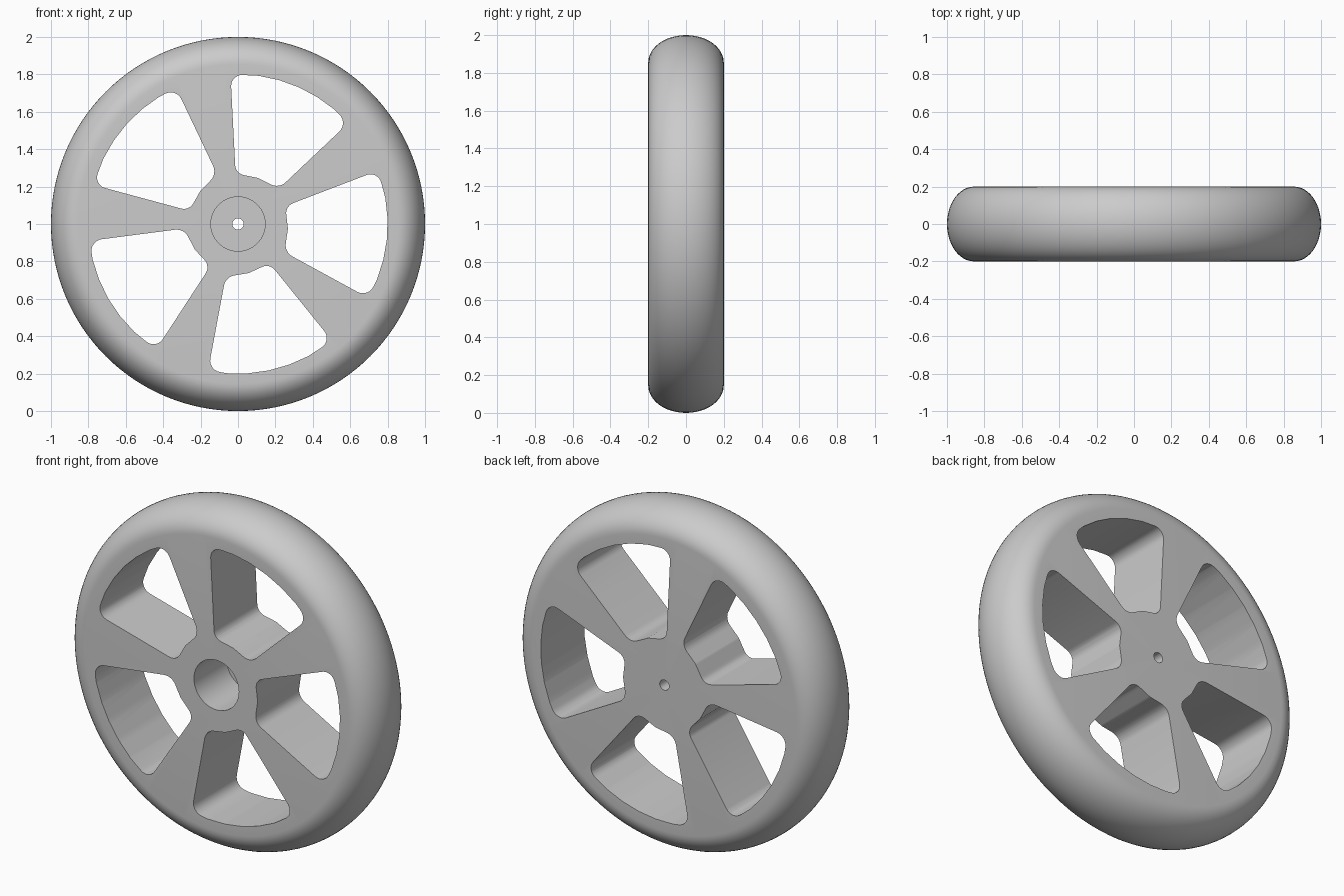
import bpy
import bmesh
from math import sin, cos, pi, radians
from mathutils import Vector, Matrix

cube = bpy.data.objects.get("Cube")
if cube:
    bpy.data.objects.remove(cube, do_unlink=True)

SEGMENTS = 128
CENTRE = Vector((0, 0, 1))

grey = bpy.data.materials.new("light grey")
grey.use_nodes = True
colour = (0.6, 0.6, 0.6, 1)
grey.diffuse_color = colour
grey.node_tree.nodes["Principled BSDF"].inputs["Base Color"].default_value = colour


def make_object(name, bm):
    bmesh.ops.recalc_face_normals(bm, faces=bm.faces)
    mesh = bpy.data.meshes.new(name)
    bm.to_mesh(mesh)
    bm.free()
    mesh.materials.append(grey)
    obj = bpy.data.objects.new(name, mesh)
    bpy.context.collection.objects.link(obj)
    return obj


def rounded(corner, before, after, trim, steps=6):
    """Points of a circular fillet at a corner."""
    u, v = (before - corner).normalized(), (after - corner).normalized()
    a, b = corner + u * trim, corner + v * trim
    w = sin(u.angle(v) / 2)
    points = []
    for i in range(steps + 1):
        t = i / steps
        k = ((1 - t) ** 2, 2 * w * t * (1 - t), t * t)
        points.append((a * k[0] + corner * k[1] + b * k[2]) / sum(k))
    return points


# Wheel: closed radial profile with tread crown, counterbore and axle hole
profile = [(0.03, 0.2), (0.03, 0.1), (0.145, 0.1), (0.145, -0.2)]
for i in range(25):
    a = -pi / 2 + pi * i / 24
    profile.append((0.855 + 0.145 * cos(a), 0.2 * sin(a)))

bm = bmesh.new()
rings = []
for s in range(SEGMENTS):
    a = 2 * pi * s / SEGMENTS
    rings.append([bm.verts.new(CENTRE + Vector((r * cos(a), y, r * sin(a))))
                  for r, y in profile])
for s, ring in enumerate(rings):
    following = rings[(s + 1) % SEGMENTS]
    for i in range(len(profile)):
        j = (i + 1) % len(profile)
        bm.faces.new((ring[i], ring[j], following[j], following[i]))
wheel = make_object("wheel", bm)

# Window outline: rounded corners joined by rim arc and hub arc (x, z)
rim = [Vector((0.8 * cos(radians(a)), 0.8 * sin(radians(a)))) for a in (82, 74, 66, 58, 50)]
corners = [(Vector((-0.04, 0.8)), 0.065), *[(p, 0) for p in rim],
           (Vector((0.589, 0.539)), 0.065), (Vector((0.22, 0.19)), 0.048),
           (Vector((0.171, 0.214)), 0), (Vector((0.107, 0.246)), 0),
           (Vector((-0.013, 0.27)), 0.045)]
outline = []
for i, (point, trim) in enumerate(corners):
    if trim:
        outline += rounded(point, corners[i - 1][0], corners[(i + 1) % len(corners)][0], trim)
    else:
        outline.append(point)

# Five window cutters around the axle
bm = bmesh.new()
for n in range(5):
    turn = Matrix.Rotation(2 * pi * n / 5, 3, 'Y')
    front, back = [[bm.verts.new(CENTRE + turn @ Vector((p.x, y, p.y))) for p in outline]
                   for y in (-0.3, 0.3)]
    bm.faces.new(front)
    bm.faces.new(back[::-1])
    for i in range(len(outline)):
        bm.faces.new((front[i - 1], front[i], back[i], back[i - 1]))
cutter = make_object("window_cutter", bm)
cutter.hide_render = True

# Cut the windows, leaving five spokes
cut = wheel.modifiers.new("windows", 'BOOLEAN')
cut.operation = 'DIFFERENCE'
cut.solver = 'EXACT'
cut.object = cutter
bpy.ops.object.select_all(action='DESELECT')
wheel.select_set(True)
bpy.context.view_layer.objects.active = wheel
bpy.ops.object.modifier_apply(modifier=cut.name)
bpy.data.objects.remove(cutter, do_unlink=True)
bpy.ops.object.shade_smooth_by_angle(angle=radians(30))
